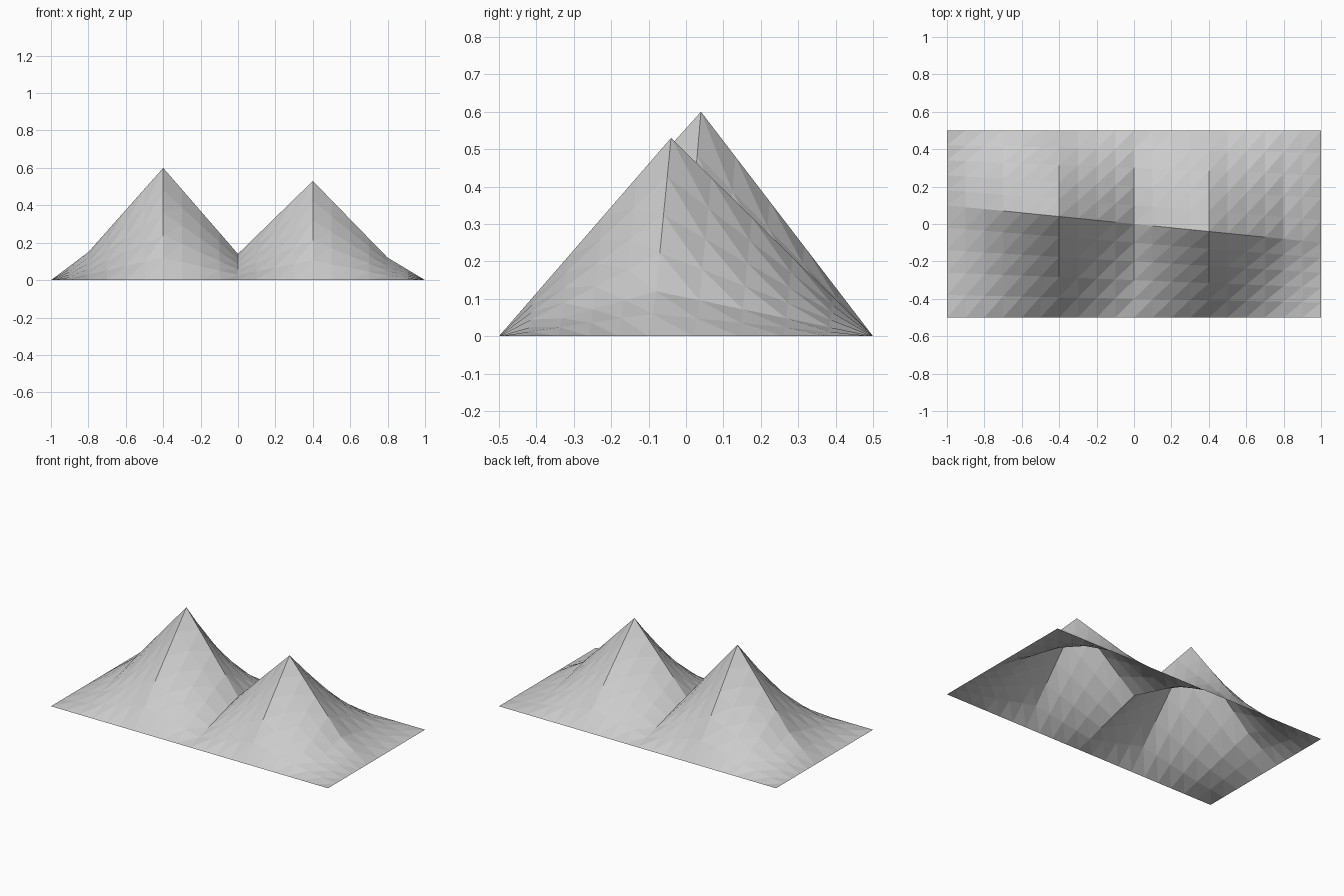
import bpy, bmesh

if "Cube" in bpy.data.objects:
    bpy.data.objects.remove(bpy.data.objects["Cube"])

COLS, ROWS = 20, 5          # columns along x, rows on each side of the ridge
# ridge height profile along x
PROFILE = [(-1, 0), (-0.8, 0.15), (-0.4, 0.6), (0, 0.14), (0.4, 0.53), (0.8, 0.12), (1, 0)]


def ridge_height(x):
    for (x0, z0), (x1, z1) in zip(PROFILE, PROFILE[1:]):
        if x <= x1 + 1e-6:
            return z0 + (z1 - z0) * (x - x0) / (x1 - x0)
    return 0.0


def canopy_point(i, j):
    x = -1 + 2 * i / COLS
    ridge_y = -0.1 * x                       # slightly skewed ridge line
    t = j / ROWS                             # 0 front hem, 1 ridge, 2 back hem
    if t <= 1:
        y = -0.5 + (ridge_y + 0.5) * t
    else:
        y = ridge_y + (0.5 - ridge_y) * (t - 1)
    return x, y, ridge_height(x) * (1 - abs(t - 1))


# two-peaked canopy: an open ruled sheet
bm = bmesh.new()
grid = [[bm.verts.new(canopy_point(i, j)) for j in range(2 * ROWS + 1)] for i in range(COLS + 1)]
for i in range(COLS):
    for j in range(2 * ROWS):
        a, b, c, d = grid[i][j], grid[i + 1][j], grid[i + 1][j + 1], grid[i][j + 1]
        bm.faces.new((a, b, c))
        bm.faces.new((a, c, d))
mesh = bpy.data.meshes.new("tent_canopy")
bm.to_mesh(mesh)
bm.free()
bpy.context.collection.objects.link(bpy.data.objects.new("tent_canopy", mesh))
